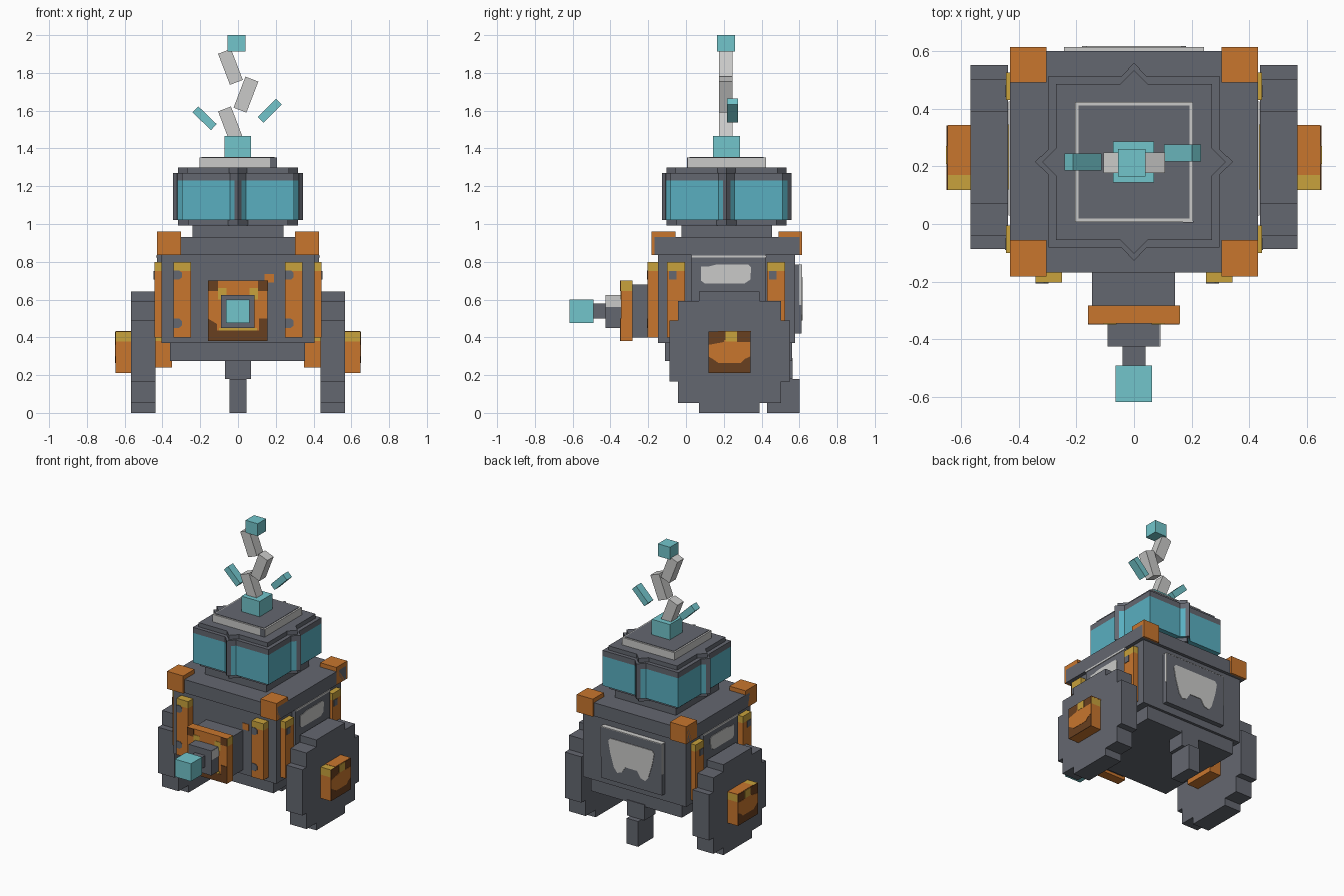
import bpy, bmesh, math
from mathutils import Matrix, Vector

if "Cube" in bpy.data.objects:
    bpy.data.objects.remove(bpy.data.objects["Cube"])


def mat(name, r, g, b):
    m = bpy.data.materials.new(name)
    m.diffuse_color = (r, g, b, 1)
    m.use_nodes = True
    m.node_tree.nodes["Principled BSDF"].inputs["Base Color"].default_value = m.diffuse_color
    return m


DARK = mat("dark_grey", .127, .136, .162)
LIGHT = mat("light_grey", .59, .59, .58)
CYAN = mat("pale_cyan", .17, .56, .60)
GLASS = mat("glass_cyan", .10, .43, .53)
ORANGE = mat("orange", .58, .18, .027)
GOLD = mat("gold", .58, .36, .045)
BROWN = mat("brown", .14, .05, .014)


def finish(name, bm, mats):
    bmesh.ops.recalc_face_normals(bm, faces=bm.faces)
    me = bpy.data.meshes.new(name)
    bm.to_mesh(me)
    bm.free()
    for m in mats:
        me.materials.append(m)
    ob = bpy.data.objects.new(name, me)
    bpy.context.collection.objects.link(ob)
    return ob


def box(name, x, y, z, m, tilt=0, turn=0, cap=None):
    """Box from ranges; cap=(height, material) colours everything above that height."""
    bm = bmesh.new()
    c = Vector((sum(x) / 2, sum(y) / 2, sum(z) / 2))
    rot = Matrix.Rotation(math.radians(turn), 4, 'Z') @ Matrix.Rotation(math.radians(tilt), 4, 'Y')
    size = (abs(x[1] - x[0]), abs(y[1] - y[0]), abs(z[1] - z[0]), 1)
    bmesh.ops.create_cube(bm, size=1, matrix=Matrix.Translation(c) @ rot @ Matrix.Diagonal(size))
    mats = [m]
    if cap:
        mats.append(cap[1])
        bmesh.ops.bisect_plane(bm, geom=bm.verts[:] + bm.edges[:] + bm.faces[:],
                               plane_co=(0, 0, cap[0]), plane_no=(0, 0, 1))
        for f in bm.faces:
            f.material_index = int(f.calc_center_median().z > cap[0])
    return finish(name, bm, mats)


def plate(name, pts, at, m, axis, s=1, t=.004):
    """Thin painted plate; axis 'x' takes (y, z) points, axis 'y' takes (x, z) points."""
    bm = bmesh.new()
    conv = (lambda a, b: (at, a, b)) if axis == 'x' else (lambda a, b: (a, at, b))
    f = bm.faces.new([bm.verts.new(conv(a, b)) for a, b in pts])
    ext = bmesh.ops.extrude_face_region(bm, geom=[f])
    d = Vector((s * t, 0, 0)) if axis == 'x' else Vector((0, s * t, 0))
    bmesh.ops.translate(bm, vec=d, verts=[v for v in ext['geom'] if isinstance(v, bmesh.types.BMVert)])
    return finish(name, bm, [m])


def rect(a0, a1, b0, b1):
    return [(a0, b0), (a1, b0), (a1, b1), (a0, b1)]


# Body
box("body", (-.405, .405), (-.148, .578), (.37, .84), DARK)
box("body_bottom", (-.36, .355), (-.11, .56), (.275, .37), DARK)
box("body_lid", (-.43, .43), (-.168, .60), (.835, .93), DARK)
for s in (-1, 1):
    for y in ((-.182, -.055), (.49, .613)):
        box("corner_block", (s * .303, s * .43), y, (.835, .96), ORANGE)
    # Front strips with worn spots
    box("front_strip", (s * .25, s * .342), (-.203, -.14), (.40, .80), ORANGE, cap=(.752, GOLD))
    a, b = (.25, .295) if s > 0 else (-.342, -.297)
    for z in (.73, .475):
        plate("strip_spot", [(a, z - .025), (b - .015, z - .025), (b, z - .012), (b, z + .012),
                             (b - .015, z + .025), (a, z + .025)], -.203, DARK, 'y', -1)
    # Side strips
    for y in ((-.10, -.005), (.43, .525)):
        box("side_strip", (s * .39, s * .443), y, (.40, .80), ORANGE, cap=(.752, GOLD))
        plate("strip_spot", rect(y[0] + .01, y[0] + .05, .705, .75), s * .443, DARK, 'x', s)
    # Side panel and its window
    box("side_panel", (s * .40, s * .43), (.03, .42), (.42, .84), DARK)
    box("side_panel_trim", (s * .43, s * .435), (.03, .425), (.822, .834), LIGHT)
    plate("side_window", [(.08, .70), (.10, .685), (.31, .685), (.34, .705), (.345, .77),
                          (.33, .785), (.16, .785), (.12, .775), (.08, .775)], s * .43, LIGHT, 'x', s)
plate("front_spot", rect(.14, .19, .69, .735), -.148, ORANGE, 'y', -1)

# Back panel with window and light rim
box("back_panel", (-.24, .24), (.57, .612), (.42, .782), DARK)
box("back_panel_rim", (-.24, .24), (.575, .613), (.781, .786), LIGHT)
for s in (-1, 1):
    box("back_panel_edge", (s * .238, s * .242), (.598, .613), (.57, .782), LIGHT)
plate("back_window", [(-.18, .70), (-.165, .72), (.165, .72), (.18, .70), (.165, .62), (.135, .52),
                      (.11, .49), (.075, .50), (.045, .545), (-.045, .545), (-.075, .50),
                      (-.11, .49), (-.135, .52), (-.165, .62)], .612, LIGHT, 'y', 1)

# Big side wheels from stacked blocks, with painted hubs
for s in (-1, 1):
    w = (s * .437, s * .567)
    box("wheel_wide", w, (-.087, .55), (.165, .49), DARK)
    box("wheel_middle", w, (-.042, .503), (.052, .592), DARK)
    box("wheel_tall", w, (.07, .39), (0, .642), DARK)
    box("inner_hub", (s * .35, s * .445), (.12, .345), (.24, .43), ORANGE, cap=(.38, GOLD))
    box("wheel_hub", (s * .56, s * .645), (.118, .342), (.21, .432), ORANGE, cap=(.378, GOLD))
    plate("hub_top", rect(.17, .343, .428, .434), s * .56, ORANGE, 'x', s, .085)
    plate("hub_face", rect(.118, .342, .21, .432), s * .645, BROWN, 'x', s, .003)
    plate("hub_paint", [(.118, .30), (.15, .28), (.17, .265), (.29, .265), (.31, .285), (.342, .30),
                        (.342, .375), (.27, .375), (.27, .385), (.20, .385), (.20, .375), (.118, .36)],
          s * .648, ORANGE, 'x', s, .002)
    plate("hub_mark", rect(.208, .27, .378, .432), s * .648, GOLD, 'x', s, .003)

# Rear support
box("rear_stem", (-.07, .07), (.44, .565), (.18, .29), DARK)
box("rear_foot", (-.045, .045), (.43, .602), (0, .18), DARK)

# Front cannon
box("cannon_base", (-.145, .142), (-.285, -.14), (.40, .68), DARK)
box("cannon_plate", (-.16, .157), (-.345, -.282), (.38, .70), ORANGE)
for s in (-1, 1):
    plate("plate_side_top", rect(-.345, -.282, .645, .70), s * .158, GOLD, 'x', s, .002)
    plate("plate_corner", rect(s * .105, s * .158, .645, .70), -.345, BROWN, 'y', -1)
    plate("plate_gold", rect(s * .06, s * .105, .60, .66), -.345, GOLD, 'y', -1, .003)
plate("plate_band", [(-.16, .38), (.157, .38), (.157, .50), (.11, .50), (.11, .435), (-.11, .435),
                     (-.11, .47), (-.16, .50)], -.345, BROWN, 'y', -1)
plate("plate_ring", rect(-.10, .10, .435, .45), -.345, GOLD, 'y', -1, .003)
box("cannon_barrel", (-.09, .088), (-.425, -.345), (.45, .625), DARK)
box("cannon_stem", (-.04, .04), (-.49, -.425), (.50, .58), DARK)
box("cannon_tip", (-.064, .062), (-.617, -.49), (.475, .60), CYAN)
for s in (-1, 1):
    plate("barrel_shine", rect(-.425, -.345, .56, .623), s * .089, LIGHT, 'x', s, .002)

# Turret: each layer is a square crossed with a diamond
CY = .215


def star(name, half, tip, z, m, cap=None):
    d = tip / math.sqrt(2)
    for part, h, a in (("_square", half, 0), ("_diamond", d, 45)):
        box(name + part, (-h, h), (CY - h, CY + h), z, m, turn=a, cap=cap)


box("turret_neck", (-.24, .24), (CY - .24, CY + .24), (.92, 1.01), DARK)
star("turret_floor", .265, .318, (.993, 1.022), DARK)
star("turret_glass", .297, .34, (1.02, 1.27), GLASS, cap=(1.23, DARK))
star("turret_roof", .27, .318, (1.265, 1.30), DARK)
for i in range(4):
    a = i * math.pi / 2
    x, y = .323 * math.cos(a), CY + .323 * math.sin(a)
    box("turret_post", (x - .014, x + .014), (y - .014, y + .014), (1.02, 1.27), DARK, turn=45)

# Hatch with light frame
box("hatch", (-.205, .205), (CY - .208, CY + .208), (1.30, 1.353), LIGHT)
box("hatch_top", (-.193, .193), (CY - .196, CY + .196), (1.35, 1.356), DARK)
box("hatch_end", (.17, .207), (CY - .209, CY - .205), (1.30, 1.352), DARK)

# Zigzag antenna
box("antenna_base", (-.072, .07), (.143, .285), (1.355, 1.465), CYAN)
for x, z, t in ((-.04, 1.527, -21), (.042, 1.685, 21), (-.04, 1.832, -21)):
    box("antenna_rod", (x - .0365, x + .0365), (.176, .247), (z - .088, z + .088), LIGHT, tilt=t)
box("antenna_tip", (-.056, .039), (.165, .26), (1.912, 2.0), CYAN)
for x, y, z, t in ((-.177, .215, 1.56, -46), (.168, .246, 1.60, 45)):
    box("spark", (x - .022, x + .022), (y - .029, y + .029), (z - .068, z + .068), CYAN, tilt=t)
